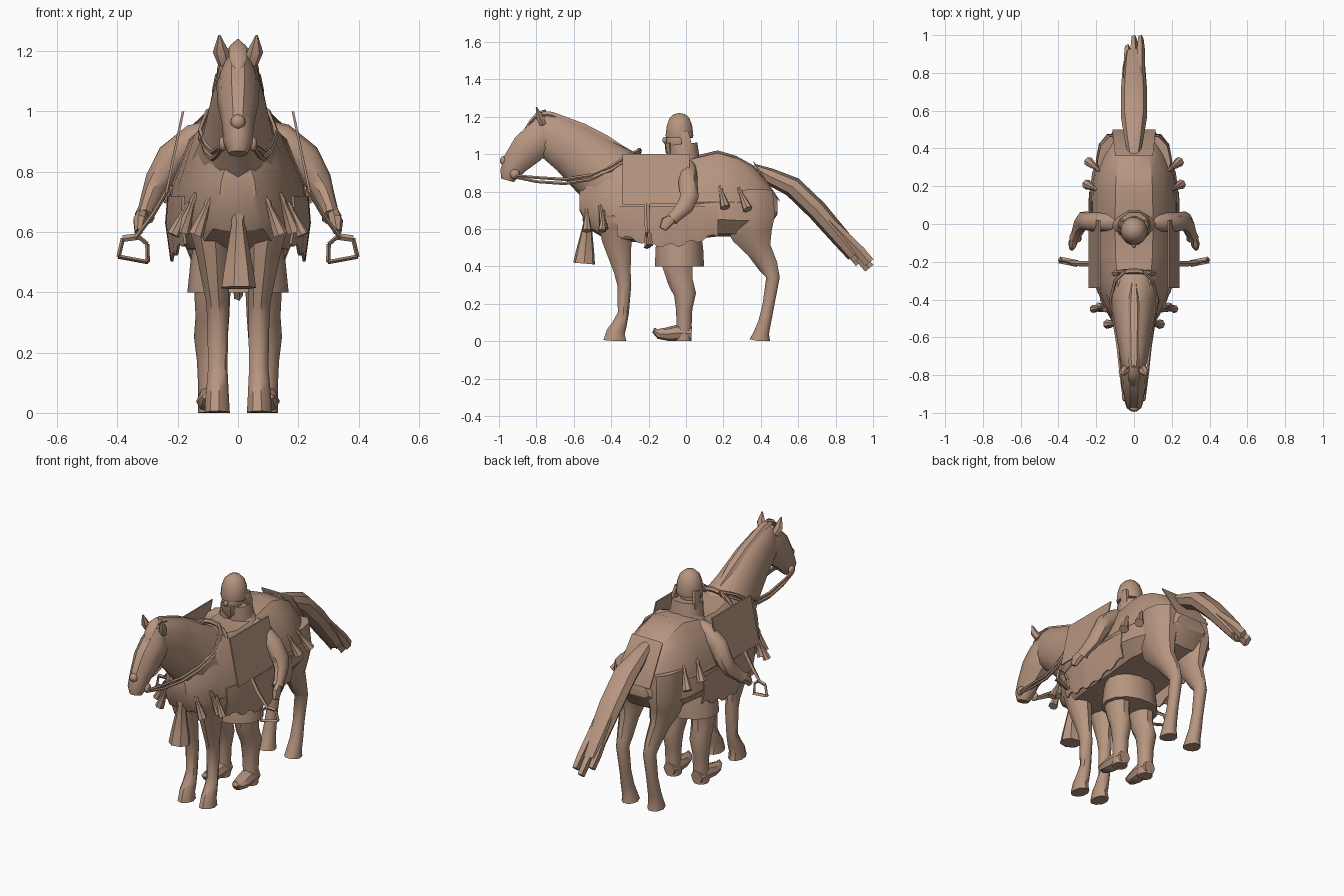
import bpy, bmesh, math
from mathutils import Vector

clay = bpy.data.materials.new("clay_tan")
clay.diffuse_color = (0.47, 0.30, 0.215, 1)


def finish(name, bm, angle=35):
    for v in bm.verts:
        v.co.z = max(v.co.z, 0)
    bmesh.ops.recalc_face_normals(bm, faces=bm.faces)
    me = bpy.data.meshes.new(name)
    bm.to_mesh(me)
    bm.free()
    ob = bpy.data.objects.new(name, me)
    bpy.context.collection.objects.link(ob)
    me.materials.append(clay)
    bpy.ops.object.select_all(action='DESELECT')
    ob.select_set(True)
    bpy.context.view_layer.objects.active = ob
    bpy.ops.object.shade_smooth_by_angle(angle=math.radians(angle))
    return ob


def skin(bm, rings):
    vs = [[bm.verts.new(p) for p in r] for r in rings]
    n = len(vs[0])
    for a, b in zip(vs, vs[1:]):
        for i in range(n):
            bm.faces.new((a[i], a[(i + 1) % n], b[(i + 1) % n], b[i]))
    bm.faces.new(vs[0])
    bm.faces.new(vs[-1])


def tube(name, secs, sides=10, s=1, angle=40):
    """Loft of oval sections (x, y, z, half width, half depth)."""
    c = [Vector((p[0] * s, p[1], p[2])) for p in secs]
    rings = []
    for i, p in enumerate(secs):
        t = (c[min(i + 1, len(c) - 1)] - c[max(i - 1, 0)]).normalized()
        ref = Vector((1, 0, 0)) if abs(t.x) < 0.93 else Vector((0, 1, 0))
        u = (ref - t * ref.dot(t)).normalized()
        v = t.cross(u)
        a, b = p[3], p[4] if len(p) > 4 else p[3]
        rings.append([c[i] + u * a * math.cos(k * math.tau / sides) + v * b * math.sin(k * math.tau / sides)
                      for k in range(sides)])
    bm = bmesh.new()
    skin(bm, rings)
    return finish(name, bm, angle)


def plate(name, pts, s=1, t=0.008):
    """Flat polygon given thickness along x."""
    bm = bmesh.new()
    skin(bm, [[(s * (x + d), y, z) for x, y, z in pts] for d in (0, t)])
    return finish(name, bm)


def ball(name, loc, size, seg=12):
    bm = bmesh.new()
    bmesh.ops.create_uvsphere(bm, u_segments=seg, v_segments=seg // 2 + 2, radius=1)
    for v in bm.verts:
        v.co = Vector([v.co[i] * size[i] + loc[i] for i in range(3)])
    return finish(name, bm, 60)


def tassel(name, top, bottom, r, s=1):
    a, b = Vector(top), Vector(bottom)
    tube(name, [(*a, r * .25), (*a.lerp(b, .2), r * .5), (*a.lerp(b, .27), r * .38),
                (*a.lerp(b, .8), r * .85), (*b, r)], 7, s)


# horse barrel: y, top, bottom, half width
half = [(0, 1), (.42, .97), (.68, .84), (.92, .5), (1, .2), (.72, .03), (0, 0)]
body = [(-.57, .84, .70, .06), (-.52, .95, .60, .115), (-.42, 1, .54, .17), (-.3, 1, .53, .21),
        (-.15, .97, .53, .235), (0, .98, .54, .238), (.17, 1.02, .56, .235), (.27, .99, .56, .222),
        (.36, .94, .57, .19), (.43, .86, .59, .155), (.49, .76, .68, .10)]
bm = bmesh.new()
prof = half + [(-x, z) for x, z in half[-2:0:-1]]
skin(bm, [[(x * w, y, zb + z * (zt - zb)) for x, z in prof] for y, zt, zb, w in body])
finish("horse_body", bm, 32)


def girth(y):
    """Half width of the barrel at y."""
    for (y0, _, _, w0), (y1, _, _, w1) in zip(body, body[1:]):
        if y0 <= y <= y1:
            return w0 + (w1 - w0) * (y - y0) / (y1 - y0)


# neck, head, mane, tail
tube("horse_neck", [(0, -.34, .82, .16, .2), (0, -.47, .925, .115, .172), (0, -.61, 1.035, .09, .145),
                    (0, -.73, 1.105, .07, .12), (0, -.79, 1.14, .05, .085)], 12)
tube("horse_head", [(0, -.74, 1.17, .045, .06), (0, -.775, 1.09, .072, .1), (0, -.85, 1.025, .068, .095),
                    (0, -.91, .955, .053, .075), (0, -.945, .895, .048, .055), (0, -.955, .86, .032, .036)], 10)
ball("nose_boss", (0, -.975, .965), (.025, .02, .025), 8)
tube("mane", [(0, -.79, 1.215, .022, .015), (0, -.72, 1.21, .03, .02), (0, -.55, 1.14, .035, .028),
              (0, -.43, 1.08, .035, .026), (0, -.31, 1.005, .02, .02)], 6)
tube("forelock", [(0, -.75, 1.235, .006), (0, -.79, 1.215, .03, .015), (0, -.83, 1.175, .03, .01),
                  (0, -.86, 1.13, .008)], 6)
tube("tail", [(0, .36, .93, .03, .02), (0, .45, .88, .05, .045), (0, .57, .825, .07, .055),
              (0, .7, .7, .07, .055), (0, .83, .55, .06, .05), (0, .9, .46, .048, .04)], 8)
for i, (x, y, z) in enumerate([(-.035, .93, .42), (.0, .98, .39), (.035, .98, .42), (.01, .92, .44)]):
    tube(f"tail_strand_{i}", [(x * .8, .60, .81 - .04 * (i % 2), .02, .02), (x, .78, .63 - .04 * (i % 2), .025, .025),
                              (x, y - .05, z + .06, .022, .03), (x, y, z, .016, .03)], 5)

# saddle pommel arch across the withers
arch = [(.11 * math.cos(a), -.27 + .02 * math.sin(a), .93 + .09 * math.sin(a), .014)
        for a in [math.pi * k / 8 for k in range(9)]]
tube("saddle_pommel", arch, 6)

# rump cloth flap
bm = bmesh.new()
skin(bm, [[(x, y, z + d) for x, y, z in [(-.10, .36, .955), (.10, .36, .955), (.115, .5, .745), (-.115, .5, .745)]]
          for d in (0, .01)])
finish("rump_cloth", bm)

for s, side in ((1, "right"), (-1, "left")):
    # ears
    tube("ear_" + side, [(.045, -.765, 1.16, .022, .02), (.058, -.785, 1.20, .026, .02),
                         (.062, -.80, 1.252, .004)], 6, s)
    ball("bit_ring_" + side, (s * .05, -.915, .893), (.014, .026, .026), 10)
    # horse legs
    tube("front_leg_" + side, [(.10, -.37, .68, .085, .11), (.083, -.37, .54, .06, .08),
         (.07, -.34, .37, .038, .045), (.068, -.33, .30, .036, .038), (.068, -.335, .15, .033, .03),
         (.069, -.355, .09, .037, .04), (.07, -.375, .05, .04, .05), (.07, -.38, 0, .043, .063)], 9, s)
    tube("hind_leg_" + side, [(.10, .33, .80, .095, .14), (.115, .335, .66, .088, .15),
         (.11, .355, .57, .07, .115), (.10, .39, .49, .048, .07), (.09, .44, .40, .038, .055),
         (.088, .465, .34, .035, .038), (.088, .44, .19, .031, .033), (.088, .42, .1, .036, .036),
         (.086, .405, .05, .04, .042), (.084, .395, 0, .045, .058)], 10, s)
    # scalloped saddle cloth hugging the barrel
    bm = bmesh.new()
    rings = []
    n = 20
    for k in range(n + 1):
        t = k / n
        y = -.37 + .54 * t
        z = .50 + .06 * abs(2 * t - 1) ** 1.5 + (.018 if k % 4 > 1 else 0)
        w = girth(y)
        outer = [(w * .97 + .004, .72), (w + .004, .63), (w * .93 + .004, z)]
        rings.append([(s * x, y, h) for x, h in outer] + [(s * (x - .008), y, h) for x, h in outer[::-1]])
    skin(bm, rings)
    finish("saddle_cloth_" + side, bm)
    # stiff side panel leaning inwards at the top
    plate("side_panel_" + side, [(.178, -.34, 1.0), (.178, .02, 1.0), (.234, .02, .735), (.234, -.34, .73)], s)
    # harness band behind the panel
    tube("harness_band_" + side, [(girth(y) * .94, y, .745, .005, .012) for y in (0, .1, .2, .3, .38, .44)], 4, s)
    # tassels
    for i, (a, b, r) in enumerate([((.09, -.53, .72), (.14, -.53, .59), .026),
                                   ((.14, -.46, .73), (.185, -.44, .60), .026),
                                   ((.165, -.44, .70), (.215, -.45, .59), .022),
                                   ((.195, .18, .83), (.25, .21, .715), .027),
                                   ((.18, .28, .82), (.24, .33, .705), .027)]):
        tassel(f"tassel_{side}_{i}", a, b, r, s)
    # reins
    for i, d in enumerate((0, .022)):
        tube(f"rein_{side}_{i}", [(.055, -.915, .885 - d / 3, .008), (.07, -.80, .875 - d, .008),
             (.085, -.65, .865 - d, .009), (.105, -.52, .885 - d, .009), (.125, -.40, .935 - d, .009),
             (.10, -.30, 1.0 - d, .009), (.05, -.25, 1.02 - d, .009)], 5, s)
    # stirrup strap and iron
    tube("stirrup_strap_" + side, [(.23, -.21, .745, .007, .015), (.28, -.21, .66, .007, .015),
                                   (.34, -.205, .58, .007, .012)], 4, s)
    frame = [(.33, -.205, .585), (.382, -.195, .578), (.396, -.19, .518), (.299, -.21, .5),
             (.301, -.21, .56), (.33, -.205, .585)]
    for i, (p, q) in enumerate(zip(frame, frame[1:])):
        size = (.018, .007) if i == 2 else (.007, .011)
        tube(f"stirrup_{side}_{i}", [(*p, *size), (*q, *size)], 4, s)
    # rider arm and hand
    tube("rider_arm_" + side, [(.08, .01, .945, .03, .04), (.14, .01, .915, .05, .05), (.22, .01, .845, .055, .052),
         (.265, .018, .77, .046, .05), (.285, -.005, .72, .036, .046), (.305, -.055, .67, .028, .034),
         (.31, -.075, .65, .034, .034)], 9, s)
    tube("rider_hand_" + side, [(.315, -.07, .66, .02, .026), (.325, -.105, .635, .024, .033),
                                (.33, -.125, .60, .014, .02)], 7, s)
    # rider leg and curled boot
    tube("rider_leg_" + side, [(.085, -.04, .52, .065, .085), (.085, -.045, .40, .06, .085),
         (.085, -.03, .32, .056, .07), (.09, -.005, .25, .056, .062), (.09, -.01, .17, .046, .046),
         (.09, -.01, .08, .042, .042), (.09, -.015, 0, .042, .046)], 10, s)
    tube("rider_boot_" + side, [(.09, .03, .04, .036, .038), (.09, -.04, .045, .045, .045), (.095, -.10, .038, .044, .036),
         (.098, -.145, .04, .034, .028), (.10, -.168, .055, .02, .014), (.10, -.166, .07, .005)], 8, s)
    # helmet cheek flap and braid
    tube("cheek_flap_" + side, [(.06, -.01, 1.12, .016, .026), (.068, 0, 1.07, .018, .03),
                                (.07, .008, 1.01, .012, .022)], 6, s)

# chest tassel
tassel("chest_tassel", (0, -.52, .71), (0, -.545, .415), .06)

# rider: hem, torso, collar, head, helmet
tube("rider_skirt", [(0, -.035, .40, .168, .135), (0, -.035, .50, .158, .13), (0, -.03, .6, .14, .11)], 14)
tube("rider_torso", [(0, 0, .70, .15, .085), (0, 0, .88, .14, .08), (0, 0, .96, .12, .075),
                     (0, -.01, 1.01, .06, .06), (0, -.02, 1.04, .045, .045)], 12)
tube("collar", [(0, -.005, .95, .10, .085), (0, -.015, 1.055, .085, .08)], 10)
ball("rider_head", (0, -.045, 1.07), (.056, .062, .07))
tube("beard", [(0, -.09, 1.06, .045, .025), (0, -.085, 1.015, .04, .025), (0, -.075, .975, .012)], 7)
ball("rider_nose", (0, -.113, 1.075), (.012, .014, .018), 8)
tube("helmet", [(0, -.035, 1.085, .07, .073), (0, -.035, 1.10, .074, .076), (0, -.035, 1.15, .068, .07),
                (0, -.035, 1.19, .054, .056), (0, -.035, 1.213, .03, .032), (0, -.035, 1.219, .005)], 14)
